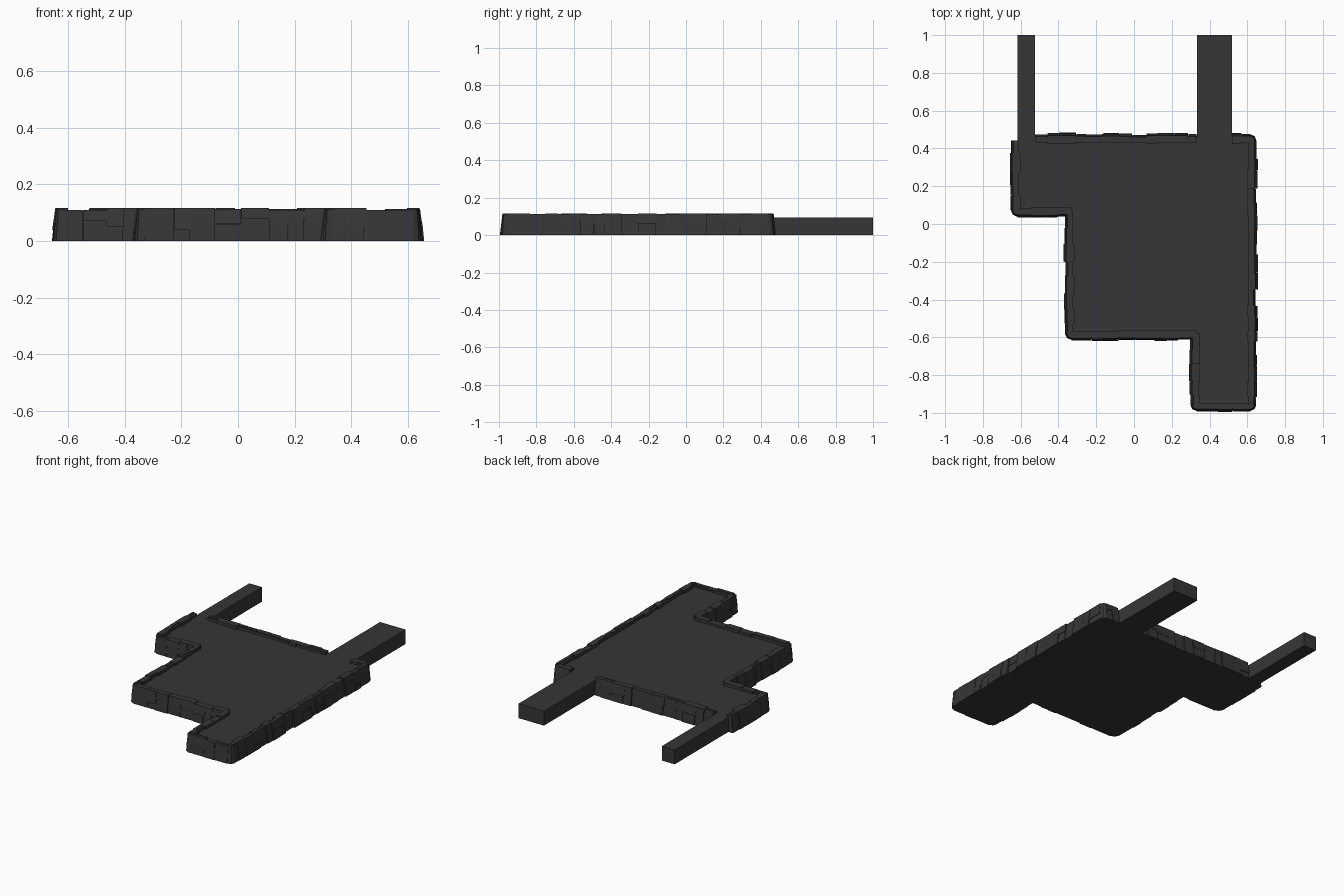
import bpy, bmesh, math, random
from mathutils import Vector

if "Cube" in bpy.data.objects:
    bpy.data.objects.remove(bpy.data.objects["Cube"])

random.seed(7)
H = 0.095          # floor height
RIM = 0.116        # top of the rock edging

stone = bpy.data.materials.new("dark grey stone")
stone.diffuse_color = (0.037, 0.037, 0.037, 1)
stone.use_nodes = True
stone.node_tree.nodes["Principled BSDF"].inputs["Base Color"].default_value = stone.diffuse_color


def make_object(name, bm):
    bmesh.ops.recalc_face_normals(bm, faces=bm.faces)
    me = bpy.data.meshes.new(name)
    bm.to_mesh(me)
    bm.free()
    me.materials.append(stone)
    ob = bpy.data.objects.new(name, me)
    bpy.context.collection.objects.link(ob)


def prism(name, pts, z1):
    bm = bmesh.new()
    face = bm.faces.new([bm.verts.new((x, y, 0)) for x, y in pts])
    top = bmesh.ops.extrude_face_region(bm, geom=[face])["geom"]
    bmesh.ops.translate(bm, vec=(0, 0, z1),
                        verts=[v for v in top if isinstance(v, bmesh.types.BMVert)])
    make_object(name, bm)


def block(bm, a, along, out, t0, t1, inner, low, high, z0, z1):
    """Tapered stone on an edge; low and high are its outward depths."""
    rings = []
    for z, d in ((z0, low), (z1, high)):
        ring = []
        for t, o in ((t0, inner), (t1, inner), (t1, d), (t0, d)):
            p = a + along * t + out * o
            ring.append(bm.verts.new((p.x, p.y, z)))
        rings.append(ring)
    lo, hi = rings
    bm.faces.new(lo)
    bm.faces.new(hi)
    for i in range(4):
        j = (i + 1) % 4
        bm.faces.new((lo[i], lo[j], hi[j], hi[i]))


def rock_edge(name, p, q):
    """Row of bulging modules of one or two courses of stones, p to q clockwise."""
    a, b = Vector(p), Vector(q)
    length = (b - a).length
    along = (b - a).normalized()
    out = Vector((-along.y, along.x))
    bm = bmesh.new()
    modules = max(1, round(length / 0.31))
    t = 0.0
    while t < length - 0.001:
        t1 = t + random.uniform(0.05, 0.1)
        if length - t1 < 0.04:
            t1 = length
        phase = ((t + t1) / 2 / length * modules) % 1
        bulge = 0.75 + 0.25 * math.sin(math.pi * phase)
        # depth shrinks towards the top of the wall
        depth = lambda z: bulge * (0.039 - 0.013 * (z / RIM) ** 1.5)
        top = RIM - random.choice((0, 0, 0.003, 0.007))
        block(bm, a, along, out, t, t1, -0.01,
              depth(0) - 0.004, depth(top) - 0.005, 0, top - 0.004)
        split = random.choice((0, random.uniform(0.035, 0.08), random.uniform(0.035, 0.08)))
        courses = [(0, split), (split, top)] if split else [(0, top)]
        for z0, z1 in courses:
            r = random.uniform(-0.002, 0.004)
            s0, s1 = t + 0.001, t1 - 0.001
            if z0 > 0 and t > 0:
                s0 -= random.uniform(0, 0.012)      # overlapping joints
            inner = random.choice((-0.018, -0.008, 0.004)) if z1 == top else 0
            block(bm, a, along, out, s0, s1, inner,
                  depth(z0) + r, depth(z1) + r - 0.001, z0, z1 - (0.001 if z1 < top else 0))
        t = t1
    make_object(name, bm)


def rock_corner(name, x, y, sx, sy):
    """Chamfered stones that round an outer corner."""
    bm = bmesh.new()
    for r, z0, z1 in ((0.032, 0, 0.06), (0.027, 0.06, RIM - 0.005)):
        rings = []
        for z, d in ((z0, r), (z1, r - 0.004)):
            shape = ((-0.01, -0.01), (d, -0.01), (d, 0.004), (d * 0.72, d * 0.72),
                     (0.004, d), (-0.01, d))
            rings.append([bm.verts.new((x + sx * u, y + sy * v, z)) for u, v in shape])
        lo, hi = rings
        bm.faces.new(lo)
        bm.faces.new(hi)
        for i in range(6):
            j = (i + 1) % 6
            bm.faces.new((lo[i], lo[j], hi[j], hi[i]))
    make_object(name, bm)


# Floor slab
L, R, T, B = -0.618, 0.615, 0.442, -0.957
outline = [(L, T), (R, T), (R, B), (0.332, B), (0.332, -0.58),
           (-0.332, -0.58), (-0.332, 0.072), (L, 0.072)]
prism("floor", outline, H)

# Walkways leading off the back
for name, x0, x1 in (("narrow_walkway", L, -0.525), ("wide_walkway", 0.333, 0.518)):
    prism(name, [(x0, T - 0.01), (x1, T - 0.01), (x1, 1), (x0, 1)], H)

# Rock edging, with gaps where the walkways leave
runs = {"back_rocks": ((-0.525, T), (0.333, T)), "back_corner_rocks": ((0.518, T), (R, T))}
names = ["right_rocks", "leg_front_rocks", "leg_left_rocks", "front_rocks",
         "left_rocks", "arm_front_rocks", "arm_left_rocks"]
for i, name in enumerate(names):
    runs[name] = (outline[i + 1], outline[(i + 2) % 8])
for name, (p, q) in runs.items():
    rock_edge(name, p, q)

# Rounded outer corners
for i, (x, y, sx, sy) in enumerate([(R, T, 1, 1), (R, B, 1, -1), (0.332, B, -1, -1),
                                    (-0.332, -0.58, -1, -1), (L, 0.072, -1, -1)]):
    rock_corner(f"corner_rock_{i + 1}", x, y, sx, sy)
